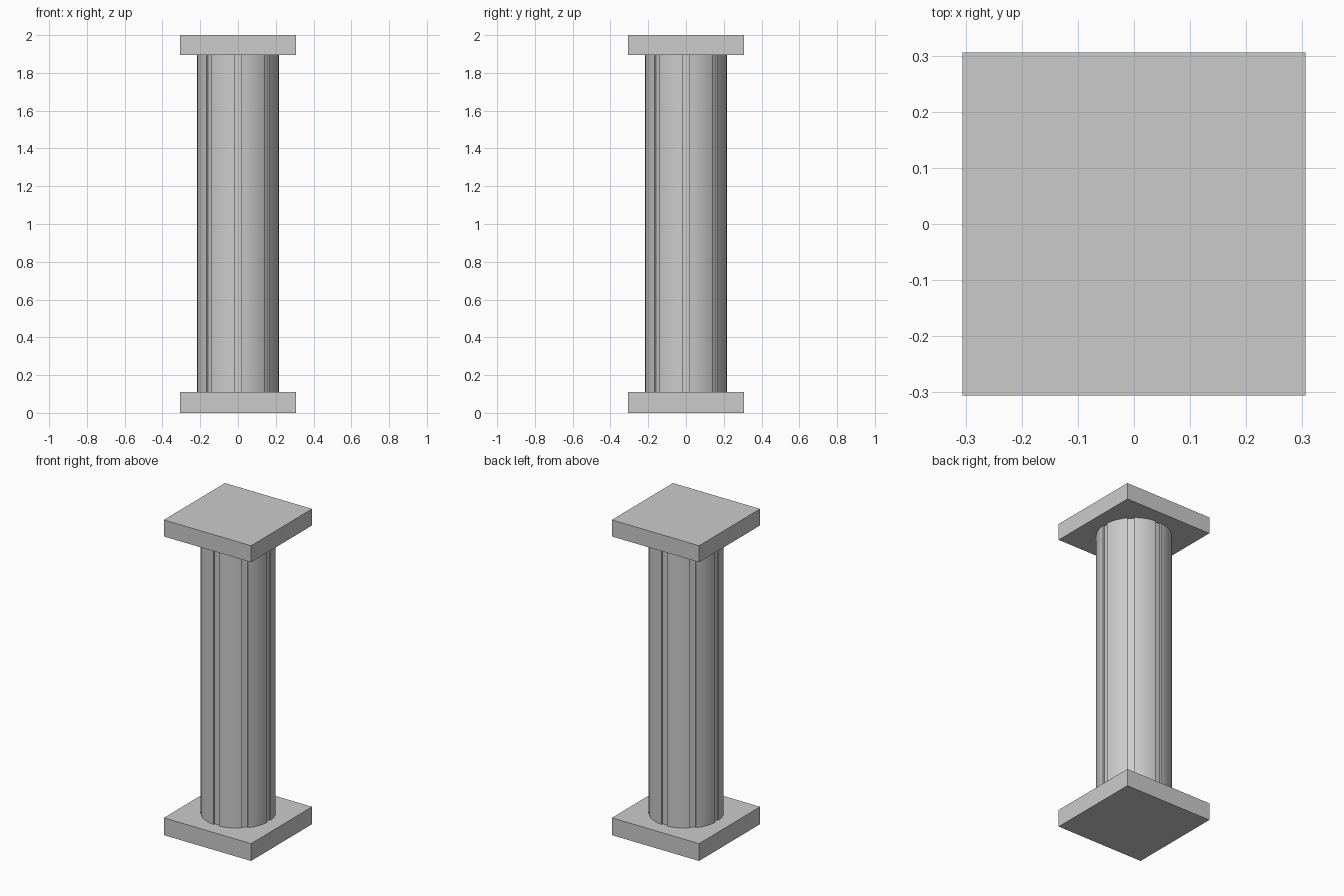
import bpy, bmesh
from math import sin, cos, pi, asin, sqrt

if "Cube" in bpy.data.objects:
    bpy.data.objects.remove(bpy.data.objects["Cube"])

HALF = 0.306          # half width of the square slabs
BASE_H, CAP_Z, TOP = 0.11, 1.895, 2.0
R, GROOVE_W, GROOVE_D = 0.217, 0.019, 0.01
FLUTES, SEGS = 8, 6


def add_object(name, bm):
    bmesh.ops.recalc_face_normals(bm, faces=bm.faces)
    mesh = bpy.data.meshes.new(name)
    bm.to_mesh(mesh)
    bm.free()
    ob = bpy.data.objects.new(name, mesh)
    bpy.context.collection.objects.link(ob)
    return ob


def prism(name, outline, z0, z1):
    """Extrude a closed xy outline from z0 to z1."""
    bm = bmesh.new()
    face = bm.faces.new([bm.verts.new((x, y, z0)) for x, y in outline])
    ext = bmesh.ops.extrude_face_region(bm, geom=[face], use_keep_orig=True)
    for v in ext["geom"]:
        if isinstance(v, bmesh.types.BMVert):
            v.co.z = z1
    return add_object(name, bm)


# Square slabs at bottom and top
square = [(-HALF, -HALF), (HALF, -HALF), (HALF, HALF), (-HALF, HALF)]
prism("base_slab", square, 0, BASE_H)
prism("top_slab", square, CAP_Z, TOP)

# Shaft outline: eight rounded panels separated by shallow grooves
step = 2 * pi / FLUTES
edge = asin(GROOVE_W / R)
inner_r = sqrt((R * cos(edge) - GROOVE_D) ** 2 + GROOVE_W ** 2)
inner_a = asin(GROOVE_W / inner_r)
polar = []
for i in range(FLUTES):
    a = i * step
    polar += [(inner_r, a - inner_a), (inner_r, a + inner_a)]
    polar += [(R, a + edge + (step - 2 * edge) * k / SEGS) for k in range(SEGS + 1)]
shaft = prism("fluted_shaft", [(r * cos(a), r * sin(a)) for r, a in polar], BASE_H, CAP_Z)

# Smooth panels, sharp groove edges
bpy.context.view_layer.objects.active = shaft
shaft.select_set(True)
bpy.ops.object.shade_smooth_by_angle(angle=pi / 6)
